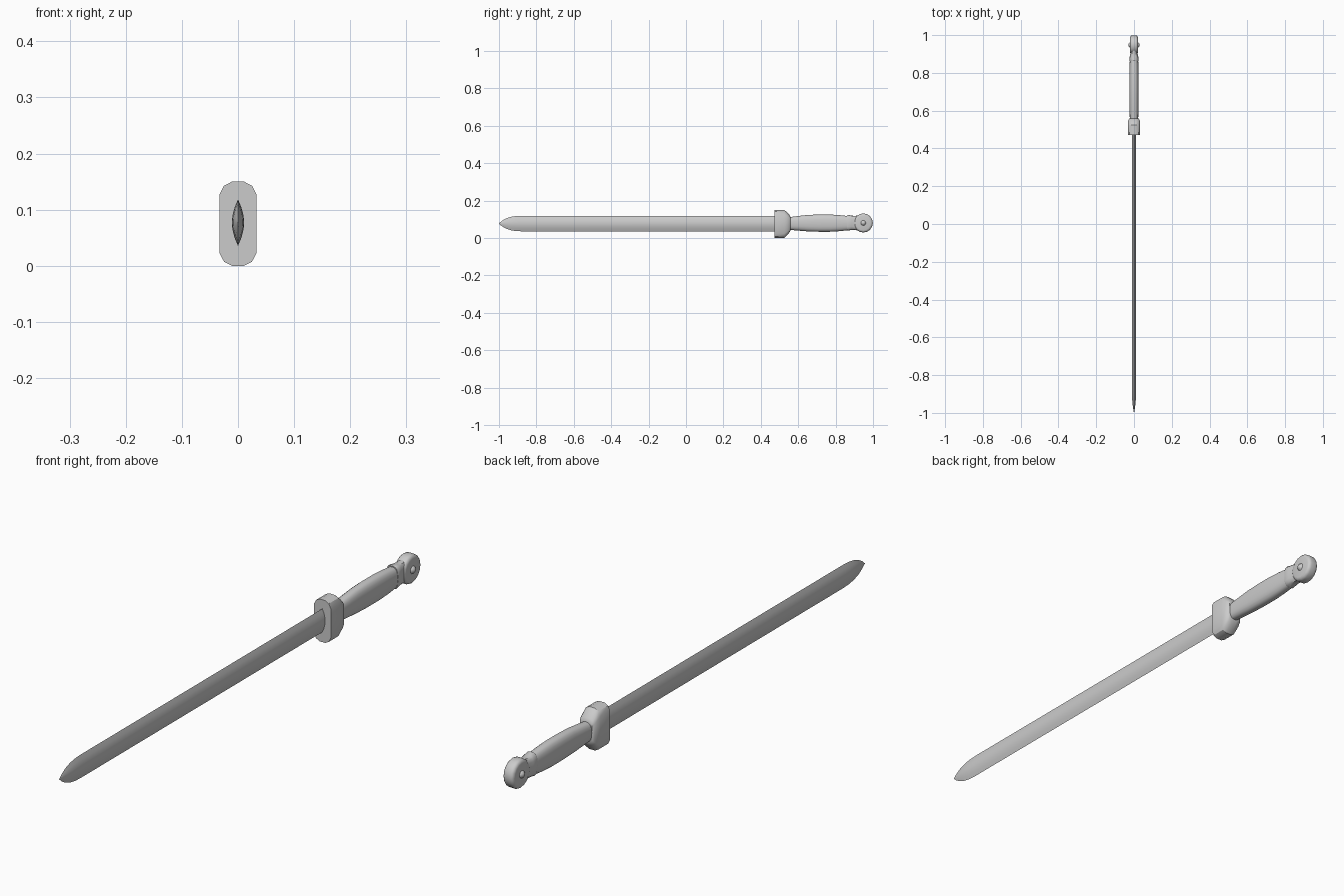
import bpy, bmesh, math
from mathutils import Matrix

if "Cube" in bpy.data.objects:
    bpy.data.objects.remove(bpy.data.objects["Cube"])


def finish(name, bm, angle=35):
    bmesh.ops.recalc_face_normals(bm, faces=bm.faces)
    me = bpy.data.meshes.new(name)
    bm.to_mesh(me)
    bm.free()
    ob = bpy.data.objects.new(name, me)
    bpy.context.collection.objects.link(ob)
    bpy.ops.object.select_all(action='DESELECT')
    ob.select_set(True)
    bpy.context.view_layer.objects.active = ob
    bpy.ops.object.shade_smooth_by_angle(angle=math.radians(angle))
    return ob


def loft(name, outline, stations, angle=35):
    """Sweep a unit outline along y; each station is (y, centre z, half width, half height)."""
    bm = bmesh.new()
    rings = [[bm.verts.new((u * hx, y, cz + v * hz)) for u, v in outline]
             for y, cz, hx, hz in stations]
    n = len(outline)
    for a, b in zip(rings, rings[1:]):
        for i in range(n):
            j = (i + 1) % n
            bm.faces.new((a[i], a[j], b[j], b[i]))
    bm.faces.new(rings[0])
    bm.faces.new(rings[-1])
    return finish(name, bm, angle)


def mirrored(quarter):
    """Mirror a quarter outline (right side to top) into a closed loop."""
    half = quarter + [(-u, v) for u, v in reversed(quarter) if u > 0]
    return half + [(u, -v) for u, v in reversed(half) if v > 0]


def rounded(n, power):
    pts = []
    for i in range(n):
        c, s = math.cos(2 * math.pi * i / n), math.sin(2 * math.pi * i / n)
        pts.append((math.copysign(abs(c) ** (2 / power), c),
                    math.copysign(abs(s) ** (2 / power), s)))
    return pts


Z = 0.077

# Blade: lens section narrowing to a rounded point
lens = mirrored([(1, 0), (0.9, 0.3), (0.55, 0.65), (0, 1)])
loft("blade", lens, [
    (-1.0, Z, 0.0006, 0.001), (-0.985, Z, 0.003, 0.014), (-0.965, Z, 0.006, 0.026),
    (-0.94, Z, 0.009, 0.035), (-0.91, Z, 0.0105, 0.040), (-0.88, Z, 0.011, 0.0415),
    (0.49, Z, 0.011, 0.0415)], 25)

# Guard: chamfered block, sloping in toward the grip
block = mirrored([(1, 0.69), (0.76, 0.9), (0.33, 1)])
loft("guard", block, [
    (0.472, 0.075, 0.033, 0.075), (0.525, 0.075, 0.033, 0.075),
    (0.540, 0.075, 0.032, 0.062), (0.553, 0.076, 0.029, 0.047),
    (0.559, 0.077, 0.024, 0.036)])

# Grip: swelling handle
loft("grip", rounded(20, 2.5), [
    (0.545, 0.077, 0.022, 0.033), (0.59, 0.078, 0.023, 0.038),
    (0.65, 0.079, 0.024, 0.044), (0.71, 0.079, 0.025, 0.046),
    (0.77, 0.079, 0.025, 0.046), (0.82, 0.079, 0.024, 0.043),
    (0.875, 0.079, 0.022, 0.037)])

# Collar and neck leading into the pommel
loft("collar", rounded(16, 3), [
    (0.862, 0.081, 0.023, 0.040), (0.866, 0.081, 0.024, 0.042),
    (0.885, 0.081, 0.023, 0.038), (0.905, 0.080, 0.018, 0.038),
    (0.94, 0.080, 0.018, 0.044)])

# Pommel: disc lying in the blade plane with rounded rims
bm = bmesh.new()
turn = Matrix.Translation((0, 0.948, 0.080)) @ Matrix.Rotation(math.pi / 2, 4, 'Y')
bmesh.ops.create_cone(bm, cap_ends=True, segments=16, radius1=0.051, radius2=0.051,
                      depth=0.042, matrix=turn)
rims = [e for e in bm.edges if abs(e.verts[0].co.x - e.verts[1].co.x) < 1e-4]
bmesh.ops.bevel(bm, geom=rims, offset=0.012, segments=3, profile=0.5, affect='EDGES')
finish("pommel", bm, 40)

# Rivet showing as a dome on both pommel faces
bm = bmesh.new()
bmesh.ops.create_uvsphere(bm, u_segments=16, v_segments=10, radius=0.019,
                          matrix=turn @ Matrix.Diagonal((1, 1, 1.6, 1)))
finish("pommel_rivet", bm, 60)
